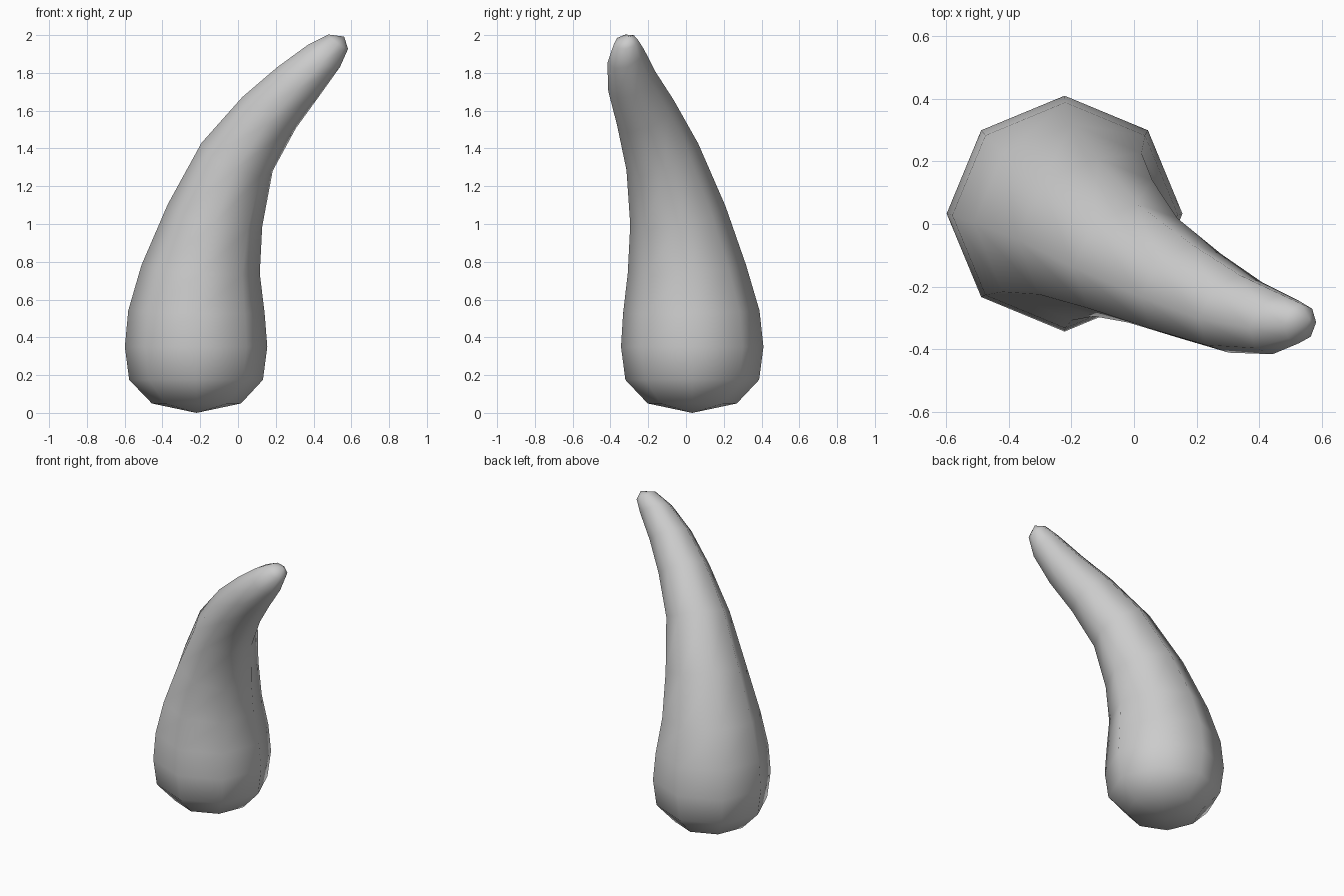
import bpy, bmesh
from math import cos, sin, pi
from mathutils import Vector

if "Cube" in bpy.data.objects:
    bpy.data.objects.remove(bpy.data.objects["Cube"])

SIDES = 8
# ring centre, radius, spine direction
RINGS = [
    ((-0.22, 0.033, 0.05), 0.236, (0, 0, 1)),
    ((-0.222, 0.033, 0.175), 0.354, (0, 0, 1)),
    ((-0.222, 0.033, 0.35), 0.377, (0, 0, 1)),
    ((-0.22, 0.028, 0.535), 0.361, (0.02, -0.02, 1)),
    ((-0.198, 0.005, 0.76), 0.314, (0.07, -0.07, 1)),
    ((-0.122, -0.043, 1.045), 0.257, (0.24, -0.2, 1)),
    ((-0.005, -0.125, 1.355), 0.203, (0.42, -0.4, 1)),
    ((0.165, -0.215, 1.59), 0.165, (0.65, -0.52, 1)),
    ((0.32, -0.287, 1.755), 0.136, (0.75, -0.52, 1)),
    ((0.455, -0.32, 1.89), 0.104, (0.75, -0.48, 1)),
    ((0.531, -0.318, 1.965), 0.064, (0.75, -0.2, 1)),
]
BASE, TIP = (-0.22, 0.033, 0.0), (0.562, -0.305, 1.992)

# horn: octagonal rings swept along a bending spine, closed by poles
bm = bmesh.new()
loops = []
for centre, r, axis in RINGS:
    turn = Vector((0, 0, 1)).rotation_difference(Vector(axis))
    loops.append([bm.verts.new(Vector(centre) + turn @ Vector(
        (r * cos(2 * pi * i / SIDES), r * sin(2 * pi * i / SIDES), 0)))
        for i in range(SIDES)])
base, tip = bm.verts.new(BASE), bm.verts.new(TIP)
for i in range(SIDES):
    j = (i + 1) % SIDES
    bm.faces.new((base, loops[0][j], loops[0][i]))
    bm.faces.new((tip, loops[-1][i], loops[-1][j]))
    for a, b in zip(loops, loops[1:]):
        bm.faces.new((a[i], a[j], b[j], b[i]))
for f in bm.faces:
    f.smooth = True

mesh = bpy.data.meshes.new("horn")
bm.to_mesh(mesh)
bm.free()
bpy.context.collection.objects.link(bpy.data.objects.new("horn", mesh))
